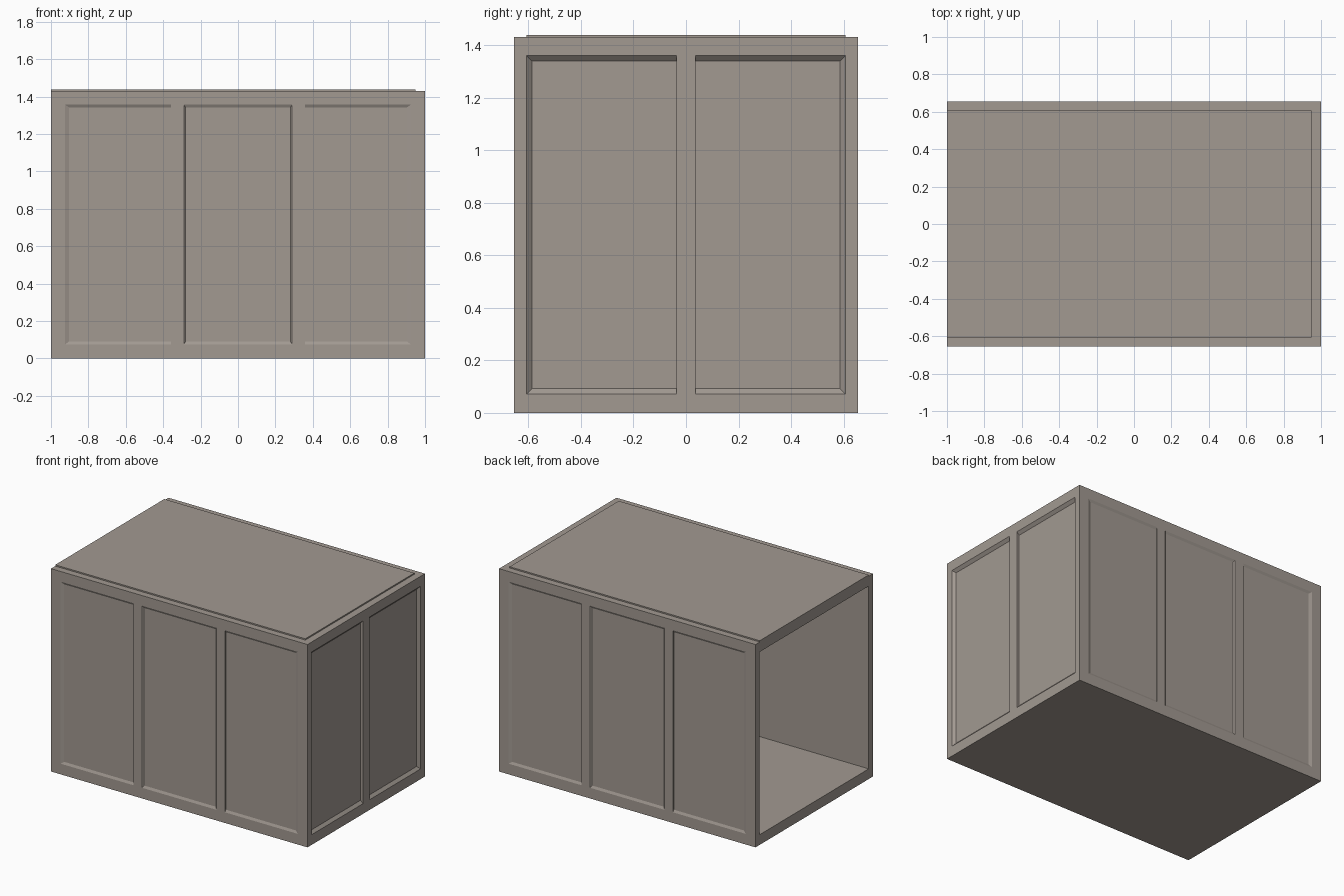
import bpy, bmesh
from mathutils import Vector

if "Cube" in bpy.data.objects:
    bpy.data.objects.remove(bpy.data.objects["Cube"])

X, Y, H = 1.0, 0.654, 1.43          # half length, half width, body height
IX, IY, Z0, Z1 = 0.95, 0.607, 0.072, 1.36   # inner cavity limits

mat = bpy.data.materials.new("warm grey")
mat.diffuse_color = (0.36, 0.32, 0.285, 1)
mat.use_nodes = True
mat.node_tree.nodes["Principled BSDF"].inputs["Base Color"].default_value = mat.diffuse_color


def quad(bm, pts, hint):
    """Add a quad whose normal points along the hint."""
    f = bm.faces.new([bm.verts.new(p) for p in pts])
    f.normal_update()
    if f.normal.dot(Vector(hint)) < 0:
        f.normal_flip()


def finish(bm, name):
    bmesh.ops.remove_doubles(bm, verts=bm.verts, dist=1e-5)
    me = bpy.data.meshes.new(name)
    bm.to_mesh(me)
    bm.free()
    me.materials.append(mat)
    ob = bpy.data.objects.new(name, me)
    bpy.context.collection.objects.link(ob)
    return ob


def panel_wall(name, origin, u, n, half, panels, v0, v1, slope_v, depth):
    """Wall skin with recessed panels: (start, end, left slope, right slope)."""
    bm = bmesh.new()
    o, u, n = Vector(origin), Vector(u), Vector(n)
    z = Vector((0, 0, 1))

    def P(a, b, d=0):
        return o + u * a + z * b - n * d

    def flat(a, b, c, d, dep=0):
        quad(bm, [P(a, c, dep), P(b, c, dep), P(b, d, dep), P(a, d, dep)], n)

    cuts = [-half] + [c for p in panels for c in p[:2]] + [half]
    for i in range(len(cuts) - 1):
        a, b = cuts[i], cuts[i + 1]
        flat(a, b, 0, v0)
        flat(a, b, v1, H)
        if i % 2 == 0:
            flat(a, b, v0, v1)
            continue
        _, _, sl, sr = panels[i // 2]
        out = [P(a, v0), P(b, v0), P(b, v1), P(a, v1)]
        c0, c1 = v0 + slope_v, v1 - slope_v
        inn = [P(a + sl, c0, depth), P(b - sr, c0, depth),
               P(b - sr, c1, depth), P(a + sl, c1, depth)]
        flat(a + sl, b - sr, c0, c1, depth)
        mid = P((a + b) / 2, (v0 + v1) / 2)
        for k in range(4):
            j = (k + 1) % 4
            pts = [out[k], out[j], inn[j], inn[k]]
            quad(bm, pts, mid - (out[k] + out[j]) / 2 + n * 0.01)
    return finish(bm, name)


# Long side walls, three shallow panels each
side = [(-0.925, -0.357, 0.022, 0), (-0.29, 0.29, 0.01, 0.01), (0.357, 0.925, 0, 0.022)]
for name, s in (("front_wall", -1), ("back_wall", 1)):
    panel_wall(name, (0, s * Y, 0), (1, 0, 0), (0, s, 0), X, side, 0.075, 1.358, 0.016, 0.008)

# Closed end wall, two deeper panels
end = [(-0.607, -0.036, 0.02, 0), (0.036, 0.607, 0, 0.02)]
panel_wall("end_wall", (X, 0, 0), (0, 1, 0), (1, 0, 0), Y, end, 0.072, 1.36, 0.02, 0.018)

# Floor underside, roof, rim of the open end and the inner lining
bm = bmesh.new()
for z, d in ((0, -1), (H, 1)):
    quad(bm, [(-X, -Y, z), (X, -Y, z), (X, Y, z), (-X, Y, z)], (0, 0, d))
for z in (Z0, Z1):
    quad(bm, [(-X, -IY, z), (IX, -IY, z), (IX, IY, z), (-X, IY, z)], (0, 0, 0.7 - z))
for s in (-1, 1):
    quad(bm, [(-X, s * IY, Z0), (IX, s * IY, Z0), (IX, s * IY, Z1), (-X, s * IY, Z1)], (0, -s, 0))
quad(bm, [(IX, -IY, Z0), (IX, IY, Z0), (IX, IY, Z1), (IX, -IY, Z1)], (-1, 0, 0))
outer = [(-X, -Y, 0), (-X, Y, 0), (-X, Y, H), (-X, -Y, H)]
inner = [(-X, -IY, Z0), (-X, IY, Z0), (-X, IY, Z1), (-X, -IY, Z1)]
for k in range(4):
    j = (k + 1) % 4
    quad(bm, [outer[k], outer[j], inner[j], inner[k]], (-1, 0, 0))
finish(bm, "box_shell")

# Thin raised plate on the roof, flush with the open end
bm = bmesh.new()
bmesh.ops.create_cube(bm, size=1)
for v in bm.verts:
    v.co = (-X if v.co.x < 0 else IX, IY * (1 if v.co.y > 0 else -1),
            H + 0.009 if v.co.z > 0 else H - 0.001)
finish(bm, "roof_plate")
